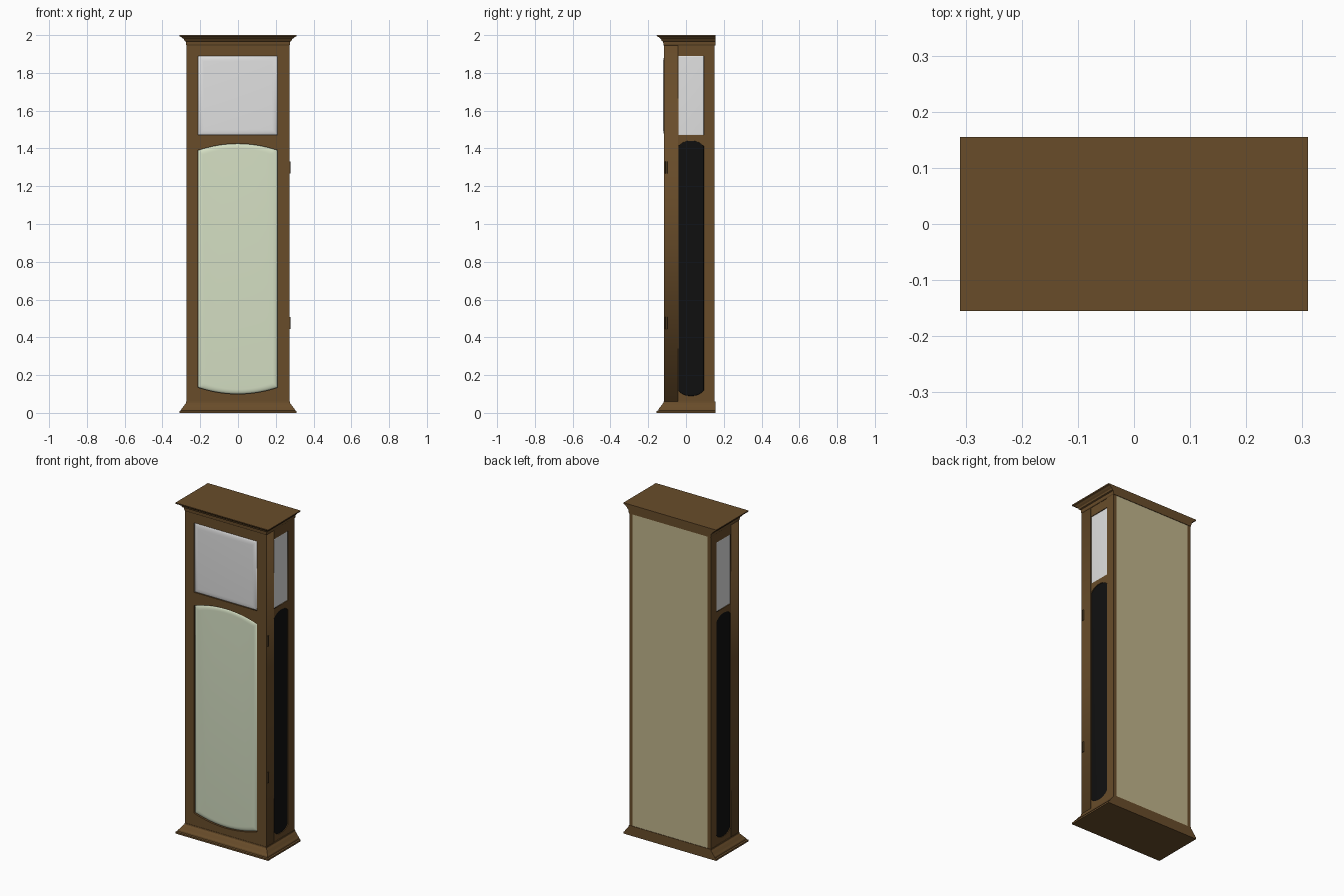
import bpy, bmesh
from math import pi, sin, cos, radians
from mathutils import Matrix, Vector

cube = bpy.data.objects.get("Cube")
if cube:
    bpy.data.objects.remove(cube, do_unlink=True)


def material(name, rgb):
    m = bpy.data.materials.new(name)
    m.use_nodes = True
    col = (*rgb, 1)
    m.diffuse_color = col
    m.node_tree.nodes["Principled BSDF"].inputs["Base Color"].default_value = col
    return m


WOOD = material("brown wood", (0.14, 0.073, 0.023))
GREY = material("grey glass", (0.75, 0.75, 0.75))
GREEN = material("pale green glass", (0.66, 0.735, 0.545))
BLACK = material("black glass", (0.005, 0.005, 0.005))
TAN = material("tan backing", (0.53, 0.46, 0.26))
METAL = material("dark hinge metal", (0.06, 0.035, 0.013))

# Local axes: u across, v up, w outward from the face
FRONT = Matrix(((1, 0, 0), (0, 0, -1), (0, 1, 0))).to_4x4()
LEFT = Matrix(((0, 0, 1), (1, 0, 0), (0, 1, 0))).to_4x4()
RIGHT = Matrix(((0, 0, -1), (1, 0, 0), (0, 1, 0))).to_4x4()
UP = Matrix.Identity(4)

W, YF, YB = 0.272, -0.117, 0.152      # case half width, front and back
Z0, Z1 = 0.055, 1.95                  # case bottom and top


def add(name, bm, mat, smooth=False):
    bmesh.ops.remove_doubles(bm, verts=bm.verts, dist=1e-5)
    bmesh.ops.recalc_face_normals(bm, faces=bm.faces)
    mesh = bpy.data.meshes.new(name)
    bm.to_mesh(mesh)
    bm.free()
    mesh.materials.append(mat)
    obj = bpy.data.objects.new(name, mesh)
    bpy.context.scene.collection.objects.link(obj)
    if smooth:
        mesh.shade_smooth()
        mesh.set_sharp_from_angle(angle=radians(35))
    return obj


def loft(name, rings, mat, axes=UP, smooth=False):
    """Skin a stack of closed rings of equal length and cap both ends."""
    bm = bmesh.new()
    loops = [[bm.verts.new(axes @ Vector(p)) for p in ring] for ring in rings]
    for a, b in zip(loops, loops[1:]):
        for i in range(len(a)):
            j = (i + 1) % len(a)
            bm.faces.new((a[i], a[j], b[j], b[i]))
    bm.faces.new(loops[0])
    bm.faces.new(loops[-1])
    return add(name, bm, mat, smooth)


def rect(u0, u1, v0, v1):
    return [(u0, v0), (u1, v0), (u1, v1), (u0, v1)]


def arched(u0, u1, v0, v1, rise, power=2, n=20):
    """Panel outline bowed at top and bottom; v0 and v1 are the crests."""
    mid, half = (u0 + u1) / 2, (u1 - u0) / 2
    steps = [2 * i / n - 1 for i in range(n + 1)]
    low = [(mid + half * t, v0 + rise * abs(t) ** power) for t in steps]
    high = [(mid - half * t, v1 - rise * abs(t) ** power) for t in steps]
    return low + high


def at(outline, w):
    return [(u, v, w) for u, v in outline]


def box(name, x0, x1, y0, y1, z0, z1, mat):
    r = rect(x0, x1, y0, y1)
    return loft(name, [at(r, z0), at(r, z1)], mat)


def frame(name, outer, holes, w0, w1, axes):
    """Flat board with openings, from a filled curve."""
    curve = bpy.data.curves.new(name, "CURVE")
    curve.dimensions, curve.fill_mode = "2D", "BOTH"
    curve.extrude = (w1 - w0) / 2
    for pts in [outer] + holes:
        s = curve.splines.new("POLY")
        s.points.add(len(pts) - 1)
        for p, (u, v) in zip(s.points, pts):
            p.co = (u, v, 0, 1)
        s.use_cyclic_u = True
    helper = bpy.data.objects.new(name + " helper", curve)
    bpy.context.scene.collection.objects.link(helper)
    deps = bpy.context.evaluated_depsgraph_get()
    mesh = bpy.data.meshes.new_from_object(helper.evaluated_get(deps))
    bpy.data.objects.remove(helper, do_unlink=True)
    bm = bmesh.new()
    bm.from_mesh(mesh)
    bpy.data.meshes.remove(mesh)
    bmesh.ops.transform(bm, matrix=axes @ Matrix.Translation((0, 0, (w0 + w1) / 2)),
                        verts=bm.verts)
    return add(name, bm, WOOD)


def pillow(name, shape, w, edge, depth, mat, axes):
    """Glass pane with softly rounded borders; shape(inset) gives its outline."""
    rings = [at(shape(0), w - depth - 0.01)]
    for i in range(6):
        a = pi / 2 * i / 5
        rings.append(at(shape(edge * (1 - cos(a))), w - depth * (1 - sin(a))))
    return loft(name, rings, mat, axes, smooth=True)


# Front door with its two openings
door_top = rect(-0.212, 0.21, 1.47, 1.89)
door_low = arched(-0.212, 0.21, 0.10, 1.425, 0.035)
frame("front_door", rect(-W, W, Z0, Z1), [door_top, door_low], 0.043, -YF, FRONT)
pillow("front_upper_glass",
       lambda e: rect(-0.212 + e, 0.21 - e, 1.47 + e, 1.89 - e),
       0.121, 0.03, 0.012, GREY, FRONT)
pillow("front_lower_glass",
       lambda e: arched(-0.212 + e, 0.21 - e, 0.10 + e, 1.425 - e, 0.035),
       0.116, 0.025, 0.012, GREEN, FRONT)

# Sides: glazed panel between the door and the back post
for side, axes, s in (("left", LEFT, 1), ("right", RIGHT, -1)):
    frame(side + "_side_frame", rect(-0.044, 0.096, Z0, Z1),
          [rect(-0.041, 0.094, 1.47, 1.89),
           arched(-0.041, 0.094, 0.09, 1.44, 0.028, 2.5)],
          W - 0.03, W - 0.002, axes)
    pillow(side + "_upper_glass",
           lambda e: rect(-0.041 + e, 0.094 - e, 1.47 + e, 1.89 - e),
           W - 0.004, 0.006, 0.003, GREY, axes)
    pillow(side + "_lower_glass",
           lambda e: arched(-0.041 + e, 0.094 - e, 0.09 + e, 1.44 - e, 0.028, 2.5),
           W - 0.004, 0.006, 0.003, BLACK, axes)
    box(side + "_back_post", *sorted((s * (W - 0.022), s * W)),
        0.096, YB, Z0, Z1, WOOD)

# Back board
box("back_board", -W + 0.02, W - 0.02, 0.13, YB, Z0, Z1, TAN)


# Stepped mouldings that run round the front and sides
def moulding(name, profile):
    rings = [at(rect(-W - e, W + e, YF - e, 0.155), z) for e, z in profile]
    loft(name, rings, WOOD)


moulding("crown_moulding", [
    (0, 1.945), (0.003, 1.95), (0.004, 1.966), (0.011, 1.969), (0.014, 1.978),
    (0.022, 1.984), (0.028, 1.990), (0.037, 1.993), (0.038, 2)])
moulding("base_moulding", [
    (0.038, 0), (0.038, 0.010), (0.030, 0.013), (0.028, 0.021),
    (0.020, 0.030), (0.010, 0.044), (0.003, 0.052), (0.002, 0.060)])

# Door hinges on the left side
for label, z in (("upper", 1.30), ("lower", 0.475)):
    bm = bmesh.new()
    bmesh.ops.create_cone(bm, cap_ends=True, segments=12, radius1=0.006,
                          radius2=0.006, depth=0.064,
                          matrix=Matrix.Translation((W, -0.104, z)))
    add(label + "_hinge", bm, METAL, smooth=True)
